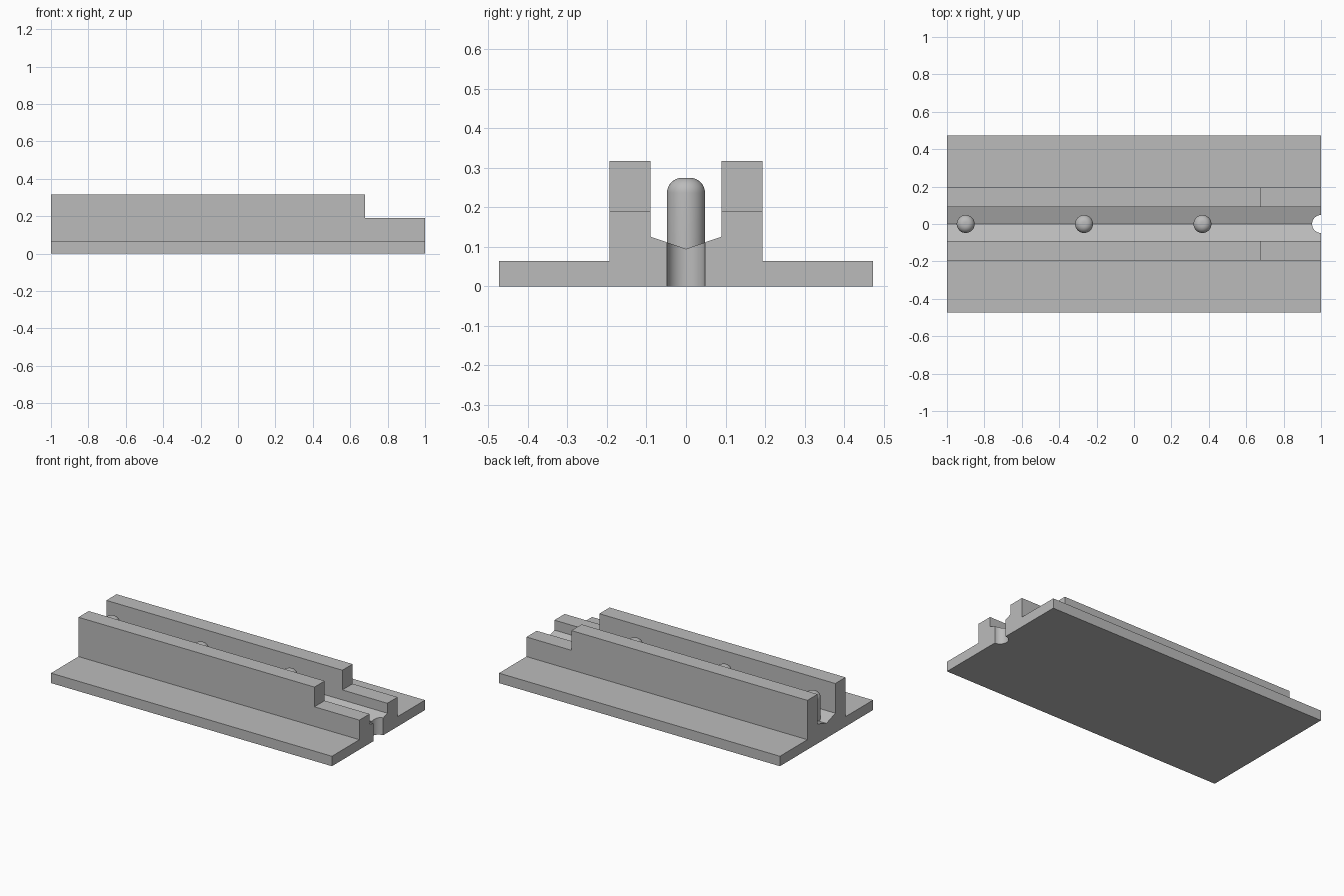
import bpy, bmesh, math
from mathutils import Matrix

cube = bpy.data.objects.get("Cube")
if cube:
    bpy.data.objects.remove(cube, do_unlink=True)

GREY = (0.5, 0.5, 0.5, 1)
grey = bpy.data.materials.new("plain grey")
grey.use_nodes = True
grey.diffuse_color = GREY
grey.node_tree.nodes["Principled BSDF"].inputs["Base Color"].default_value = GREY

END, STEP_X, STEP_Z = 1.0, 0.68, 0.19
PIN_R, PIN_TOP, FILLET = 0.048, 0.275, 0.038
PITCH, FIRST_PIN = 0.633, -0.9


def make_object(name, bm):
    bmesh.ops.recalc_face_normals(bm, faces=bm.faces)
    mesh = bpy.data.meshes.new(name)
    bm.to_mesh(mesh)
    bm.free()
    mesh.materials.append(grey)
    obj = bpy.data.objects.new(name, mesh)
    bpy.context.collection.objects.link(obj)
    return obj


def activate(obj):
    bpy.ops.object.select_all(action='DESELECT')
    obj.select_set(True)
    bpy.context.view_layer.objects.active = obj


def cut(target, cutter):
    cutter.hide_render = True
    activate(target)
    mod = target.modifiers.new("cut", 'BOOLEAN')
    mod.operation, mod.solver, mod.object = 'DIFFERENCE', 'EXACT', cutter
    bpy.ops.object.modifier_apply(modifier=mod.name)
    bpy.data.objects.remove(cutter, do_unlink=True)


# Rail: mirrored cross-section with flanges, two walls and a V-shaped floor
half = [(0.473, 0), (0.473, 0.064), (0.194, 0.064), (0.194, 0.317),
        (0.09, 0.317), (0.09, 0.126)]
section = half + [(0, 0.095)] + [(-y, z) for y, z in reversed(half)]
bm = bmesh.new()
face = bm.faces.new([bm.verts.new((-END, y, z)) for y, z in section])
ext = bmesh.ops.extrude_face_region(bm, geom=[face])["geom"]
bmesh.ops.translate(bm, vec=(2 * END, 0, 0),
                    verts=[v for v in ext if isinstance(v, bmesh.types.BMVert)])
rail = make_object("channel_rail", bm)

# Lowered walls at one end
bm = bmesh.new()
bmesh.ops.create_cube(bm, size=1, matrix=Matrix.Translation((STEP_X + 0.5, 0, STEP_Z + 0.5)))
cut(rail, make_object("step_cutter", bm))

# Half-round notch through the same end
bm = bmesh.new()
bmesh.ops.create_cone(bm, cap_ends=True, segments=48, radius1=PIN_R, radius2=PIN_R,
                      depth=1, matrix=Matrix.Translation((END, 0, 0.1)))
cut(rail, make_object("notch_cutter", bm))
activate(rail)
bpy.ops.object.shade_smooth_by_angle(angle=math.radians(15))

# Round-topped pins standing in the channel
profile = [(PIN_R, 0.03)]
for i in range(9):
    a = math.pi / 2 * i / 8
    profile.append((PIN_R - FILLET + FILLET * math.cos(a),
                    PIN_TOP - FILLET + FILLET * math.sin(a)))
profile = [(0, 0.03)] + profile + [(0, PIN_TOP)]
for n in range(3):
    bm = bmesh.new()
    verts = [bm.verts.new((r, 0, z)) for r, z in profile]
    edges = [bm.edges.new(pair) for pair in zip(verts, verts[1:])]
    bmesh.ops.spin(bm, geom=verts + edges, cent=(0, 0, 0), axis=(0, 0, 1),
                   angle=2 * math.pi, steps=40, use_merge=True)
    bmesh.ops.remove_doubles(bm, verts=bm.verts, dist=0.0001)
    pin = make_object(f"pin_{n + 1}", bm)
    pin.location.x = FIRST_PIN + PITCH * n
    activate(pin)
    bpy.ops.object.shade_smooth_by_angle(angle=math.radians(30))
